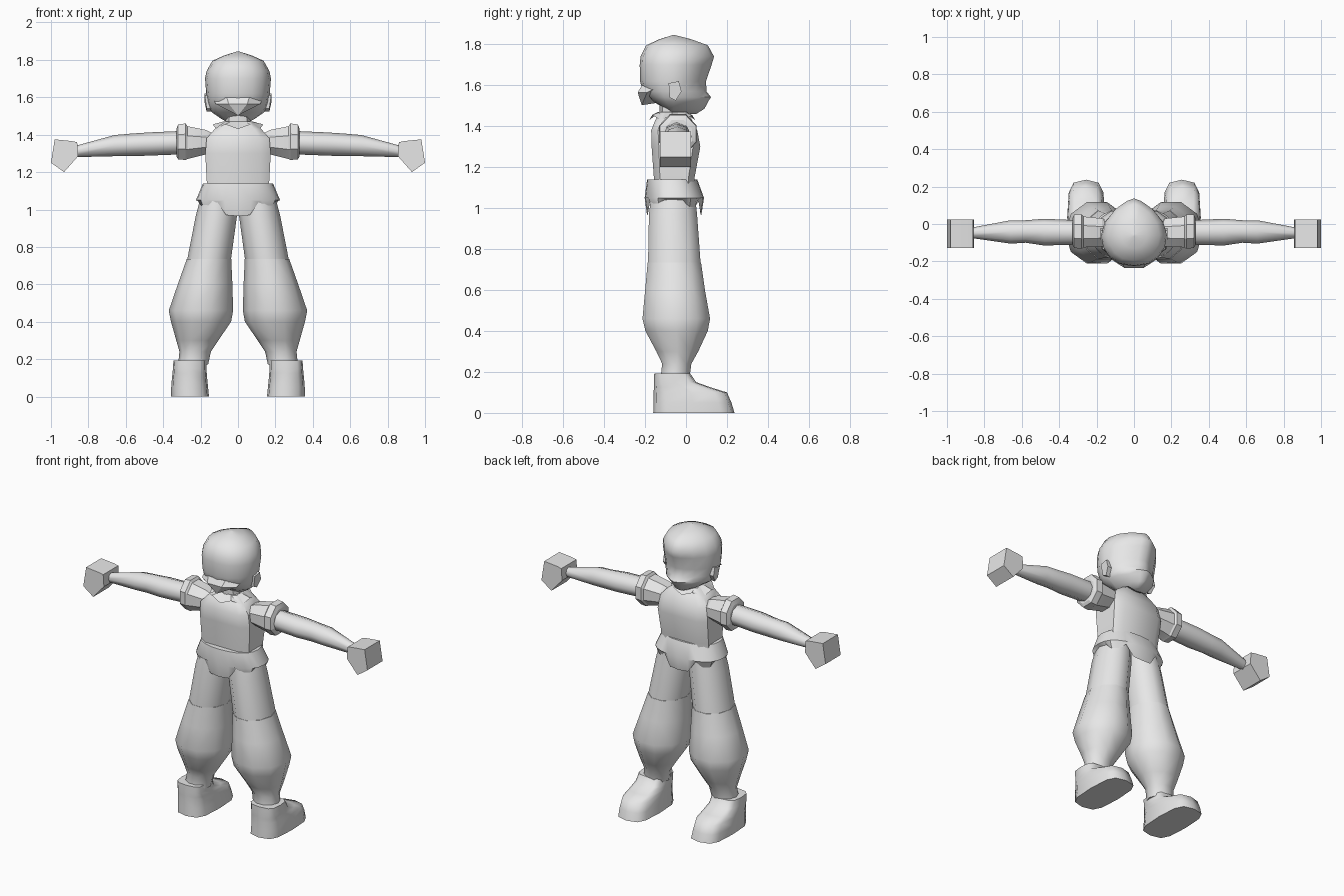
import bpy, bmesh, math
from mathutils import Vector

cube = bpy.data.objects.get("Cube")
if cube:
    bpy.data.objects.remove(cube, do_unlink=True)

grey = bpy.data.materials.new("light_grey")
grey.use_nodes = True
grey.diffuse_color = (0.8, 0.8, 0.8, 1)
grey.node_tree.nodes["Principled BSDF"].inputs["Base Color"].default_value = (0.8, 0.8, 0.8, 1)


def finish(name, bm, angle=40, mirror=False):
    """Turn a bmesh into a shaded object, optionally mirrored across x."""
    bmesh.ops.recalc_face_normals(bm, faces=bm.faces[:])
    mesh = bpy.data.meshes.new(name)
    bm.to_mesh(mesh)
    bm.free()
    mesh.materials.append(grey)
    mesh.shade_smooth()
    mesh.set_sharp_from_angle(angle=math.radians(angle))
    obj = bpy.data.objects.new(name, mesh)
    bpy.context.collection.objects.link(obj)
    if mirror:
        mod = obj.modifiers.new("mirror", 'MIRROR')
        mod.use_mirror_merge = False
    return obj


def power(v, p):
    return math.copysign(abs(v) ** p, v) if abs(v) > 1e-6 else 0.0


def ring(a0, a1, b0, b1, n=8, p=1.0, half_step=False):
    """Flat (a, b) outline filling the given box; p below 1 squares it off."""
    off = 0.5 if half_step else 0
    k = math.cos(math.pi / n) if half_step else 1
    pts = []
    for i in range(n):
        t = 2 * math.pi * (i + off) / n
        u, v = power(math.cos(t) / k, p), power(math.sin(t) / k, p)
        pts.append(((a0 + a1) / 2 + u * (a1 - a0) / 2, (b0 + b1) / 2 + v * (b1 - b0) / 2))
    return pts


def loft(name, rings, cap_start=True, cap_end=True, **kw):
    bm = bmesh.new()
    rows = [[bm.verts.new(co) for co in r] for r in rings]
    n = len(rows[0])
    for lo, hi in zip(rows, rows[1:]):
        for i in range(n):
            j = (i + 1) % n
            bm.faces.new((lo[i], lo[j], hi[j], hi[i]))
    if cap_start:
        bm.faces.new(rows[0])
    if cap_end:
        bm.faces.new(rows[-1])
    return finish(name, bm, **kw)


def upright(sections, **kw):
    """Sections (z, x0, x1, y0, y1) stacked along z."""
    return [[(a, b, z) for a, b in ring(*box, **kw)] for z, *box in sections]


def sideways(sections, **kw):
    """Sections (x, y0, y1, z0, z1) stacked along x."""
    return [[(x, a, b) for a, b in ring(*box, **kw)] for x, *box in sections]


# Head: egg outline, pointed towards +y, with a low crown
def head_ring(z, hw, back, front, mid=-0.06, n=16):
    pts = []
    for i in range(n):
        t = 2 * math.pi * i / n
        c, s = math.cos(t), math.sin(t)
        x = hw * power(c, 1.5 if s > 0.01 else 0.85)
        pts.append((x, mid + s * (front - mid if s > 0 else mid - back), z))
    return pts


head = [(1.46, .045, -.08, .05), (1.485, .09, -.1, .09), (1.52, .14, -.16, .108),
        (1.542, .152, -.185, .122), (1.57, .162, -.21, .1), (1.62, .17, -.225, .098),
        (1.70, .176, -.226, .125), (1.74, .168, -.222, .137), (1.795, .137, -.195, .107),
        (1.825, .07, -.13, .025), (1.845, .005, -.065, -.055)]
loft("head", [head_ring(*r) for r in head], angle=50)

# Flicked hair at the nape
bm = bmesh.new()
v = [bm.verts.new(co) for co in ((-.13, -.15, 1.585), (-.06, -.215, 1.6), (.06, -.215, 1.6),
                                 (.13, -.15, 1.585), (.12, -.19, 1.565), (.05, -.236, 1.565),
                                 (-.05, -.236, 1.565), (-.12, -.19, 1.565),
                                 (0, -.216, 1.503), (0, -.1, 1.52))]
for f in ((0, 1, 6, 7), (1, 2, 5, 6), (2, 3, 4, 5), (7, 6, 8), (6, 5, 8), (5, 4, 8),
          (0, 7, 8), (4, 3, 8), (0, 8, 9), (8, 3, 9), (0, 9, 3), (0, 3, 2, 1)):
    bm.faces.new([v[i] for i in f])
finish("nape_hair", bm, angle=25)


# Prisms: an outline extruded between two planes
def prism(name, a, b, **kw):
    return loft(name, [a, b], angle=25, **kw)


ear = [(-.085, 1.61), (-.035, 1.62), (-.022, 1.57), (-.05, 1.525), (-.08, 1.54)]
prism("ear", [(.14, y, z) for y, z in ear],
      [(.178 if z > 1.56 else .168, y, z) for y, z in ear], mirror=True)

# Neck, torso and ragged collar
loft("neck", upright([(1.42, -.07, .07, -.13, -.025), (1.51, -.065, .065, -.13, -.03)]))
torso = [(1.10, .165, -.155, .04), (1.15, .167, -.157, .042), (1.30, .175, -.168, .07),
         (1.38, .168, -.17, .055), (1.43, .125, -.15, .03), (1.47, .07, -.125, .005)]
loft("torso", upright([(z, -w, w, b, f) for z, w, b, f in torso], p=.4, half_step=True), angle=35)
inner = [(x, y, 1.47) for x, y in ring(-.08, .08, -.135, -.005, n=12)]
outer = [(x, y, 1.43 if i % 2 else 1.455) for i, (x, y) in
         enumerate(ring(-.135, .135, -.18, .045, n=12))]
loft("collar", [inner, outer], False, False, angle=20)

# Ragged tunic hem over the hips
steps = [1.04, 1.04, .995, 1.0, 1.04, .97, .965]
hem = []
for i, (x, y) in enumerate(ring(-.2, .2, -.19, .075, n=24, p=.85)):
    k = i % 12
    hem.append((x, y, steps[k if k <= 6 else 12 - k]))
hips = upright([(1.14, -.187, .187, -.19, .055), (1.05, -.225, .225, -.202, .088)], n=24, p=.85)
loft("tunic_hem", hips + [hem], cap_end=False, angle=35)

# Baggy trousers: thigh and lower leg
thigh = [(1.10, .005, .19, -.17, .045), (.97, .005, .225, -.187, .06), (.73, .038, .272, -.192, .078)]
loft("thigh", upright(thigh, n=10), angle=50, mirror=True)
shin = [(.735, .036, .274, -.194, .08), (.60, .03, .322, -.207, .1), (.46, .026, .37, -.221, .126),
        (.40, .037, .358, -.206, .114), (.30, .105, .33, -.15, .065), (.24, .145, .313, -.12, .03), (.17, .16, .32, -.128, .02)]
loft("lower_leg", upright(shin, n=10), angle=50, mirror=True)

# Boots with the toes towards +y
boot = [(0, .155, .357, -.16, .237), (.05, .16, .357, -.159, .222), (.10, .165, .353, -.158, .2),
        (.125, .167, .35, -.157, .12), (.15, .169, .348, -.156, .05), (.193, .17, .345, -.155, .02)]
loft("boot", upright(boot, n=12, p=.6), angle=50, mirror=True)

# Puffed sleeve with a wider cuff
sleeve = [(.14, -.11, .015, 1.30, 1.41), (.17, -.12, .03, 1.295, 1.425),
          (.27, -.125, .04, 1.27, 1.445), (.28, -.132, .052, 1.265, 1.46),
          (.32, -.128, .05, 1.268, 1.455), (.33, -.11, .03, 1.285, 1.43)]
loft("sleeve", sideways(sleeve, half_step=True), angle=20, mirror=True)

# Tapering arm
arm = [(.30, -.11, .02, 1.295, 1.42), (.48, -.115, .028, 1.288, 1.412),
       (.58, -.1, .02, 1.285, 1.405), (.66, -.105, .02, 1.285, 1.398), (.87, -.075, -.02, 1.28, 1.34)]
loft("arm", sideways(arm), angle=50, mirror=True)

# Blocky mitten hand
hand = [(.855, 1.285), (.86, 1.36), (.89, 1.366), (.98, 1.375), (1.0, 1.25), (.93, 1.2)]
prism("hand", [(x, -.127, z) for x, z in hand], [(x, .025, z) for x, z in hand], mirror=True)
